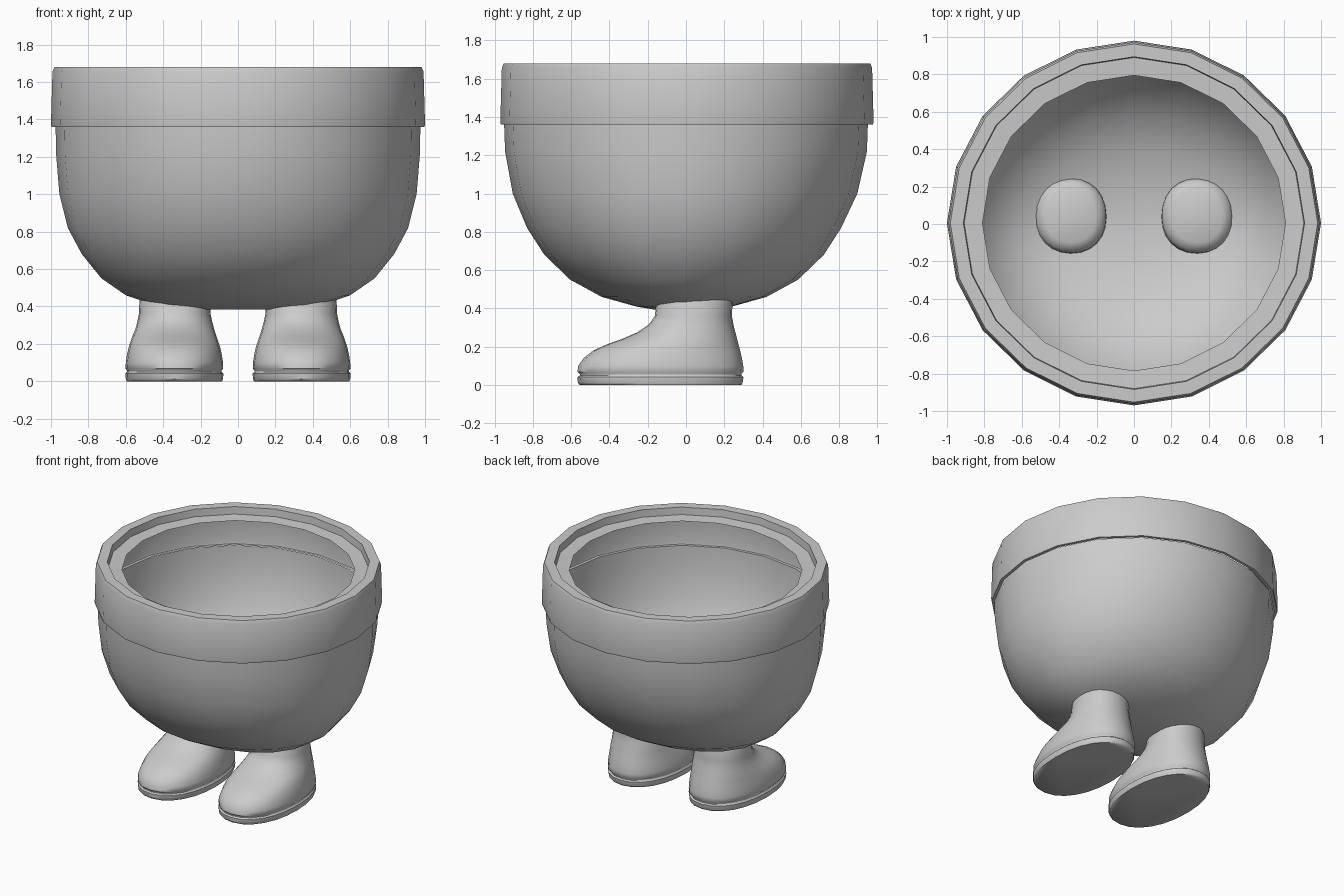
import bpy, bmesh, math


def loft(name, rings, sides, cap_bottom=False, cap_top=False, power=1.0, angle=40):
    """Skin a stack of oval rings given as (z, cx, cy, rx, ry)."""
    bm = bmesh.new()
    loops = []
    for z, cx, cy, rx, ry in rings:
        loop = []
        for i in range(sides):
            a = 2 * math.pi * i / sides
            c, s = math.cos(a), math.sin(a)
            x = cx + rx * math.copysign(abs(c) ** power, c)
            y = cy + ry * math.copysign(abs(s) ** power, s)
            loop.append(bm.verts.new((x, y, z)))
        loops.append(loop)
    for lo, hi in zip(loops, loops[1:]):
        for i in range(sides):
            j = (i + 1) % sides
            bm.faces.new((lo[i], lo[j], hi[j], hi[i]))
    if cap_bottom:
        bm.faces.new(list(reversed(loops[0])))
    if cap_top:
        bm.faces.new(loops[-1])
    mesh = bpy.data.meshes.new(name)
    bm.to_mesh(mesh)
    bm.free()
    obj = bpy.data.objects.new(name, mesh)
    bpy.context.collection.objects.link(obj)
    bpy.ops.object.select_all(action='DESELECT')
    obj.select_set(True)
    bpy.context.view_layer.objects.active = obj
    bpy.ops.object.shade_smooth_by_angle(angle=math.radians(angle))
    return obj


# Bowl: thin shell, round at the top and oval towards the bottom
bowl = [  # z, cy, rx, ry
    (0.385, -0.01, 0.20, 0.10),
    (0.410, -0.01, 0.45, 0.25),
    (0.460, -0.01, 0.60, 0.43),
    (0.550, -0.01, 0.73, 0.595),
    (0.680, -0.01, 0.835, 0.73),
    (0.820, -0.01, 0.91, 0.82),
    (1.000, -0.005, 0.955, 0.90),
    (1.220, 0.0, 0.973, 0.945),
    (1.360, 0.0, 0.975, 0.95),
]
loft("bowl", [(z, 0, cy, rx, ry) for z, cy, rx, ry in bowl], 20, cap_bottom=True)

# Rim: band stepping out from the bowl, with a recessed inner ledge
rim = [  # radius, z
    (0.975, 1.36), (0.997, 1.36), (1.0, 1.375), (0.992, 1.655),
    (0.982, 1.68), (0.912, 1.68), (0.908, 1.625), (0.81, 1.62),
]
loft("rim", [(z, 0, 0.005, r, r * 0.975) for r, z in rim], 20)

# Boots: sole, welt groove, rounded toe and ankle reaching into the bowl
boot = [  # z, toe y, heel y, half width, centre x
    (0.005, -0.555, 0.290, 0.255, 0.34),
    (0.012, -0.565, 0.296, 0.260, 0.34),
    (0.042, -0.567, 0.300, 0.262, 0.34),
    (0.050, -0.555, 0.290, 0.253, 0.34),
    (0.058, -0.555, 0.290, 0.253, 0.34),
    (0.068, -0.567, 0.300, 0.261, 0.34),
    (0.100, -0.563, 0.299, 0.260, 0.34),
    (0.140, -0.535, 0.292, 0.254, 0.34),
    (0.180, -0.485, 0.283, 0.245, 0.34),
    (0.212, -0.415, 0.274, 0.235, 0.34),
    (0.240, -0.335, 0.267, 0.225, 0.34),
    (0.275, -0.255, 0.258, 0.212, 0.338),
    (0.315, -0.195, 0.248, 0.201, 0.338),
    (0.360, -0.163, 0.240, 0.192, 0.338),
    (0.430, -0.155, 0.243, 0.189, 0.338),
    (0.465, -0.140, 0.228, 0.175, 0.338),
    (0.485, -0.100, 0.190, 0.135, 0.338),
]
for side, name in ((-1, "right_boot"), (1, "left_boot")):
    rings = [(z, side * cx, (toe + heel) / 2, w, (heel - toe) / 2)
             for z, toe, heel, w, cx in boot]
    loft(name, rings, 24, True, True, power=0.92, angle=50)

# Stand the soles on the floor
for obj in bpy.data.objects:
    if obj.name.endswith("boot"):
        for v in obj.data.vertices:
            if v.co.z < 0.0055:
                v.co.z = 0.0
